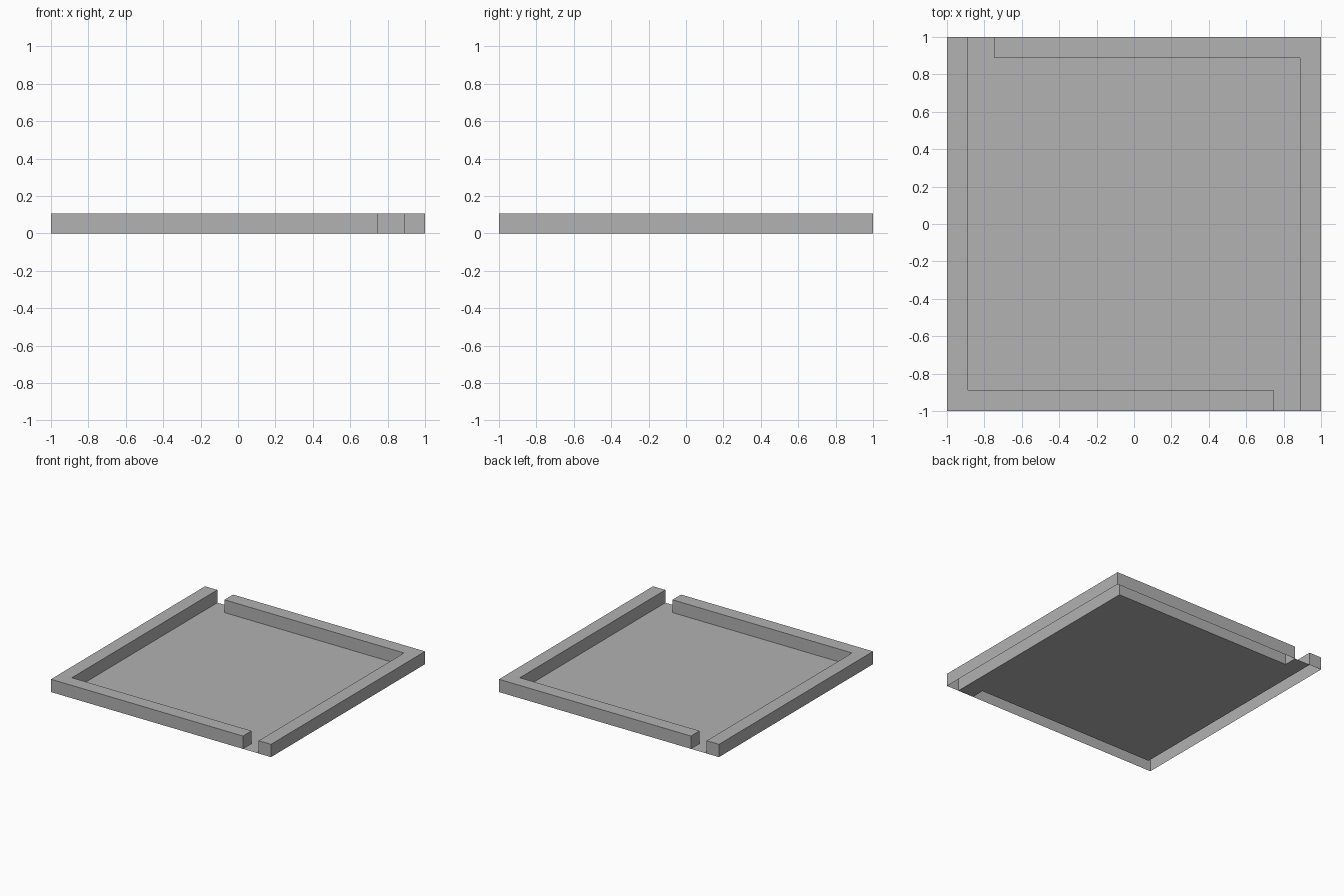
import bpy
import bmesh

cube = bpy.data.objects.get("Cube")
if cube:
    bpy.data.objects.remove(cube, do_unlink=True)

OUTER, INNER, GAP, HEIGHT = 1.0, 0.888, 0.745, 0.105

grey = bpy.data.materials.new("plain grey")
grey.use_nodes = True
colour = (0.445, 0.445, 0.445, 1)
grey.diffuse_color = colour
grey.node_tree.nodes["Principled BSDF"].inputs["Base Color"].default_value = colour


def turned(points):
    """Half turn about the centre."""
    return [(-x, -y) for x, y in points]


def sheet(name, outline, height=0):
    """Flat outline at z = 0, or an open-bottomed shell of the given height."""
    bm = bmesh.new()
    base = [bm.verts.new((x, y, 0)) for x, y in outline]
    if height:
        top = [bm.verts.new((x, y, height)) for x, y in outline]
        bm.faces.new(top)
        n = len(base)
        for i in range(n):
            j = (i + 1) % n
            bm.faces.new((base[i], base[j], top[j], top[i]))
    else:
        bm.faces.new(base)
    mesh = bpy.data.meshes.new(name)
    bm.to_mesh(mesh)
    bm.free()
    mesh.materials.append(grey)
    obj = bpy.data.objects.new(name, mesh)
    bpy.context.collection.objects.link(obj)
    return obj


# Two L-shaped hollow walls, each a half turn of the other
wall = [(-OUTER, OUTER), (-OUTER, -OUTER), (GAP, -OUTER),
        (GAP, -INNER), (-INNER, -INNER), (-INNER, OUTER)]
sheet("front_right_wall", wall, HEIGHT)
sheet("back_left_wall", turned(wall), HEIGHT)

# Thin floor reaching out through both corner gaps
half_floor = [(-INNER, -INNER), (GAP, -INNER), (GAP, -OUTER), (INNER, -OUTER)]
sheet("floor", half_floor + turned(half_floor))
